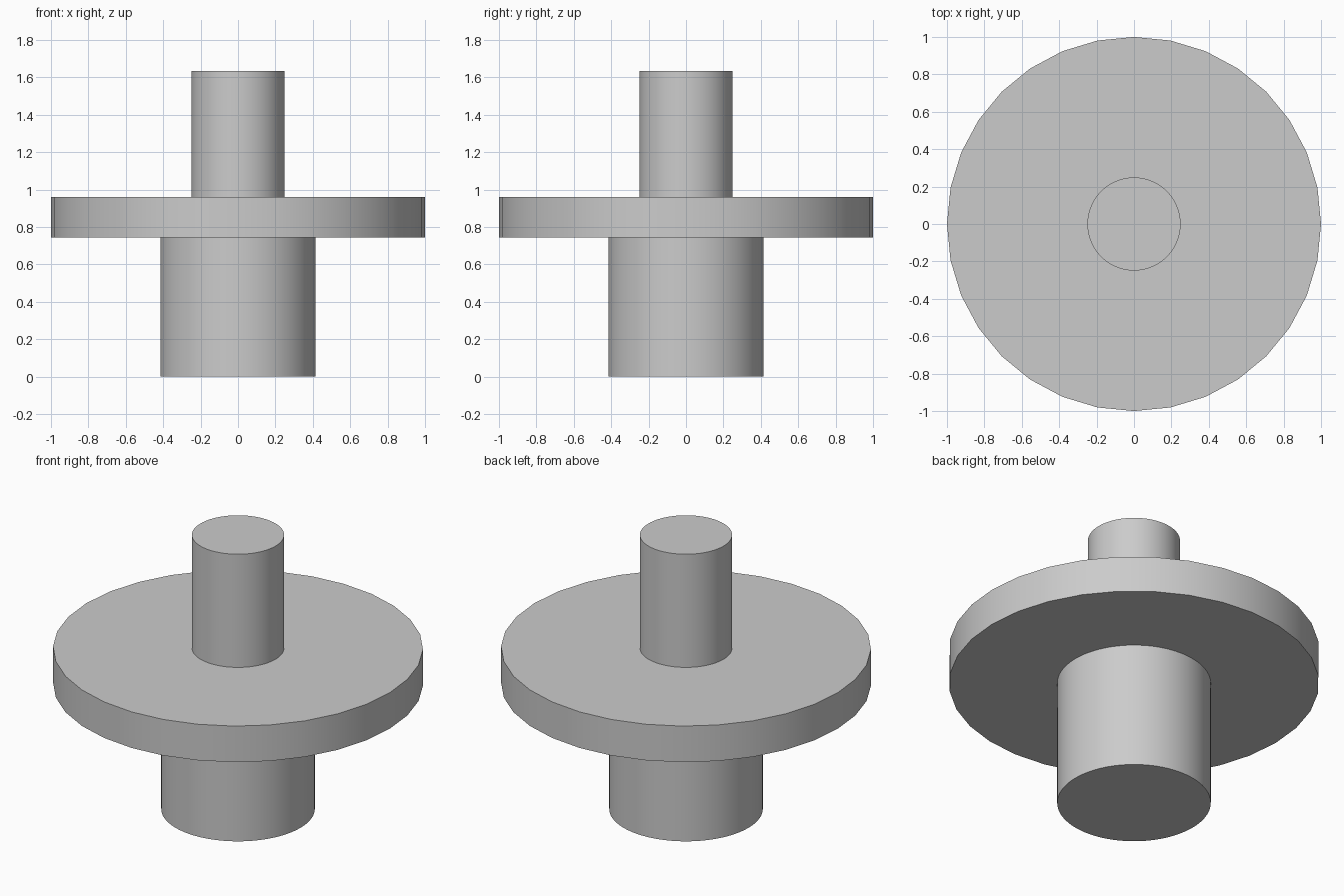
import bpy

cube = bpy.data.objects.get("Cube")
if cube:
    bpy.data.objects.remove(cube, do_unlink=True)

grey = bpy.data.materials.new("plain_grey")
grey.use_nodes = True
colour = (0.6, 0.6, 0.6, 1)
grey.diffuse_color = colour
grey.node_tree.nodes["Principled BSDF"].inputs["Base Color"].default_value = colour


def cylinder(name, radius, bottom, top, sides):
    bpy.ops.mesh.primitive_cylinder_add(
        vertices=sides, radius=radius, depth=top - bottom,
        location=(0, 0, (bottom + top) / 2))
    part = bpy.context.object
    part.name = name
    part.data.materials.append(grey)
    bpy.ops.object.shade_smooth_by_angle()


# Wide lower shaft, flat disc and narrow upper shaft
cylinder("lower_shaft", 0.415, 0, 0.745, 96)
cylinder("disc", 1, 0.745, 0.96, 32)
cylinder("upper_shaft", 0.249, 0.96, 1.635, 96)
